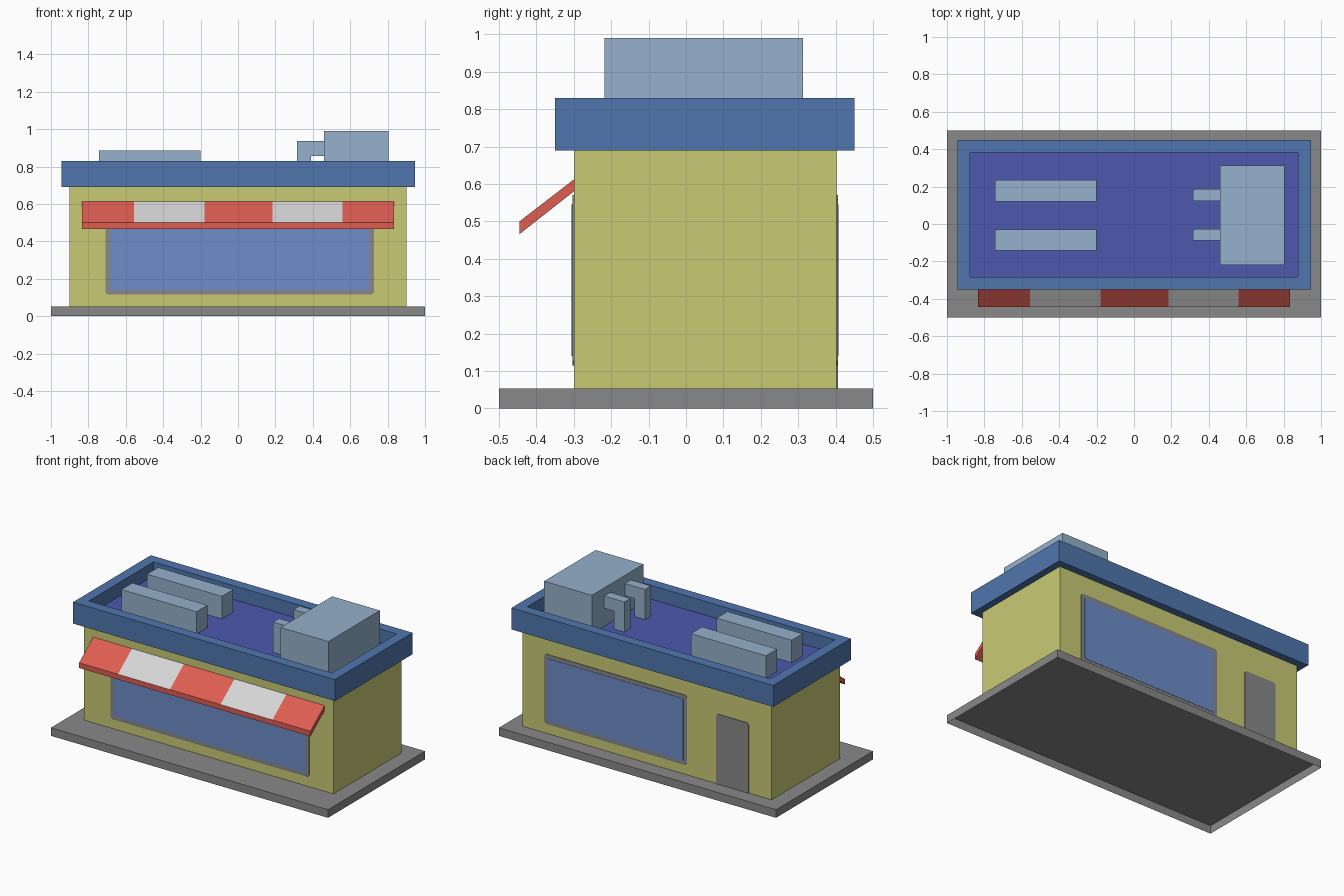
import bpy, bmesh
from mathutils import Vector

if "Cube" in bpy.data.objects:
    bpy.data.objects.remove(bpy.data.objects["Cube"])


def mat(name, rgb):
    def lin(c):
        c /= 255
        return c / 12.92 if c <= 0.04045 else ((c + 0.055) / 1.055) ** 2.4
    m = bpy.data.materials.new(name)
    m.diffuse_color = (*[lin(c) for c in rgb], 1)
    m.use_nodes = True
    m.node_tree.nodes["Principled BSDF"].inputs["Base Color"].default_value = m.diffuse_color
    return m


GREY = mat("concrete_grey", (137, 137, 137))
YELLOW = mat("wall_yellow", (201, 203, 116))
BLUE = mat("parapet_blue", (80, 118, 174))
INDIGO = mat("roof_indigo", (77, 88, 174))
STEEL = mat("unit_steel_blue", (149, 177, 204))
GLASS = mat("glass_blue", (110, 141, 202))
RED = mat("awning_red", (222, 93, 81))
WHITE = mat("awning_white", (214, 214, 214))


def finish(name, bm, *mats):
    bmesh.ops.recalc_face_normals(bm, faces=bm.faces)
    me = bpy.data.meshes.new(name)
    bm.to_mesh(me)
    bm.free()
    for m in mats:
        me.materials.append(m)
    ob = bpy.data.objects.new(name, me)
    bpy.context.collection.objects.link(ob)
    return ob


def box_bm(x, y, z):
    bm = bmesh.new()
    bmesh.ops.create_cube(bm, size=1)
    for v in bm.verts:
        v.co = [r[0] if c < 0 else r[1] for c, r in zip(v.co, (x, y, z))]
    bm.normal_update()
    return bm


def box(name, x, y, z, m, drop=()):
    """Box from ranges; drop lists z directions of faces left open."""
    bm = box_bm(x, y, z)
    gone = [f for f in bm.faces if round(f.normal.z) in drop and abs(f.normal.z) > 0.5]
    # keep outward normals after opening the box
    ob = finish(name, bm, m)
    if gone:
        b = bmesh.new()
        b.from_mesh(ob.data)
        bmesh.ops.delete(b, geom=[f for f in b.faces if abs(f.normal.z) > 0.5
                                  and round(f.normal.z) in drop], context='FACES')
        b.to_mesh(ob.data)
        b.free()
    return ob


def prism(name, pts, axis, lo, hi, *mats):
    """Extrude a 2D profile along x (points y,z) or y (points x,z)."""
    def place(p, t):
        return (t, p[0], p[1]) if axis == 'x' else (p[0], t, p[1])
    bm = bmesh.new()
    f = bm.faces.new([bm.verts.new(place(p, lo)) for p in pts])
    g = bmesh.ops.extrude_face_region(bm, geom=[f])["geom"]
    d = Vector((hi - lo, 0, 0)) if axis == 'x' else Vector((0, hi - lo, 0))
    bmesh.ops.translate(bm, vec=d, verts=[v for v in g if isinstance(v, bmesh.types.BMVert)])
    return finish(name, bm, *mats)


def panel(name, x, z, y, out, m, c=0.012, round_bottom=True):
    """Thin wall plate with clipped corners."""
    b = c if round_bottom else 0
    pts = [(x[0] + c, z[1]), (x[1] - c, z[1]), (x[1], z[1] - c), (x[1], z[0] + b)]
    if b:
        pts += [(x[1] - b, z[0]), (x[0] + b, z[0])]
    pts += [(x[0], z[0] + b), (x[0], z[1] - c)]
    prism(name, pts, 'y', y, y + out, m)


def window(name, x, z, y, side):
    panel(name + "_frame", x, z, y, side * 0.004, GREY)
    w = 0.025
    panel(name + "_glass", (x[0] + w, x[1] - w), (z[0] + w, z[1] - w), y, side * 0.006, GLASS, 0.002)


# ground slab (open underneath) and walls
box("base_slab", (-1, 1), (-0.5, 0.5), (0, 0.053), GREY, drop=(-1,))
box("walls", (-0.9, 0.9), (-0.3, 0.402), (0.053, 0.69), YELLOW, drop=(-1, 1))

# roof parapet with sunken roof floor
bm = box_bm((-0.945, 0.945), (-0.35, 0.45), (0.69, 0.83))
top = [f for f in bm.faces if f.normal.z > 0.5]
bmesh.ops.inset_individual(bm, faces=top, thickness=0.095)
g = bmesh.ops.extrude_face_region(bm, geom=top)["geom"]
bmesh.ops.translate(bm, vec=(0, 0, -0.09), verts=[v for v in g if isinstance(v, bmesh.types.BMVert)])
for f in [f for f in g if isinstance(f, bmesh.types.BMFace)]:
    f.material_index = 1
bmesh.ops.delete(bm, geom=[f for f in top if f.is_valid], context='FACES_ONLY')
finish("roof_parapet", bm, BLUE, INDIGO)

# windows and door
window("front_window", (-0.708, 0.726), (0.115, 0.57), -0.3, -1)
window("back_window", (-0.29, 0.74), (0.115, 0.57), 0.402, 1)
panel("back_door", (-0.735, -0.5), (0.053, 0.51), 0.402, 0.004, GREY, round_bottom=False)

# sloping awning, striped on its upper face only
cuts = [-0.835, -0.555, -0.18, 0.185, 0.56, 0.835]
awning = prism("awning", [(-0.3, 0.612), (-0.3, 0.58), (-0.445, 0.466), (-0.445, 0.5)],
               'x', cuts[0], cuts[-1], RED, WHITE)
bm = bmesh.new()
bm.from_mesh(awning.data)
for x in cuts[1:-1]:
    bmesh.ops.bisect_plane(bm, geom=bm.verts[:] + bm.edges[:] + bm.faces[:],
                           plane_co=(x, 0, 0), plane_no=(1, 0, 0))
bm.normal_update()
for f in bm.faces:
    x = f.calc_center_median().x
    stripe = sum(x > c for c in cuts) - 1
    f.material_index = int(f.normal.z > 0.3 and stripe % 2 == 1)
bm.to_mesh(awning.data)
bm.free()

# rooftop equipment
F = 0.74
box("cooling_unit", (0.46, 0.805), (-0.218, 0.313), (F, 0.99), STEEL)
for i, (y0, y1) in enumerate([(0.12, 0.236), (-0.142, -0.03)]):
    box(f"roof_vent_{i + 1}", (-0.742, -0.2), (y0, y1), (F, 0.887), STEEL)
elbow = [(0.315, F), (0.39, F), (0.39, 0.857), (0.46, 0.857), (0.46, 0.937), (0.315, 0.937)]
for i, y in enumerate([0.124, -0.089]):
    prism(f"duct_{i + 1}", elbow, 'y', y, y + 0.062, STEEL)
